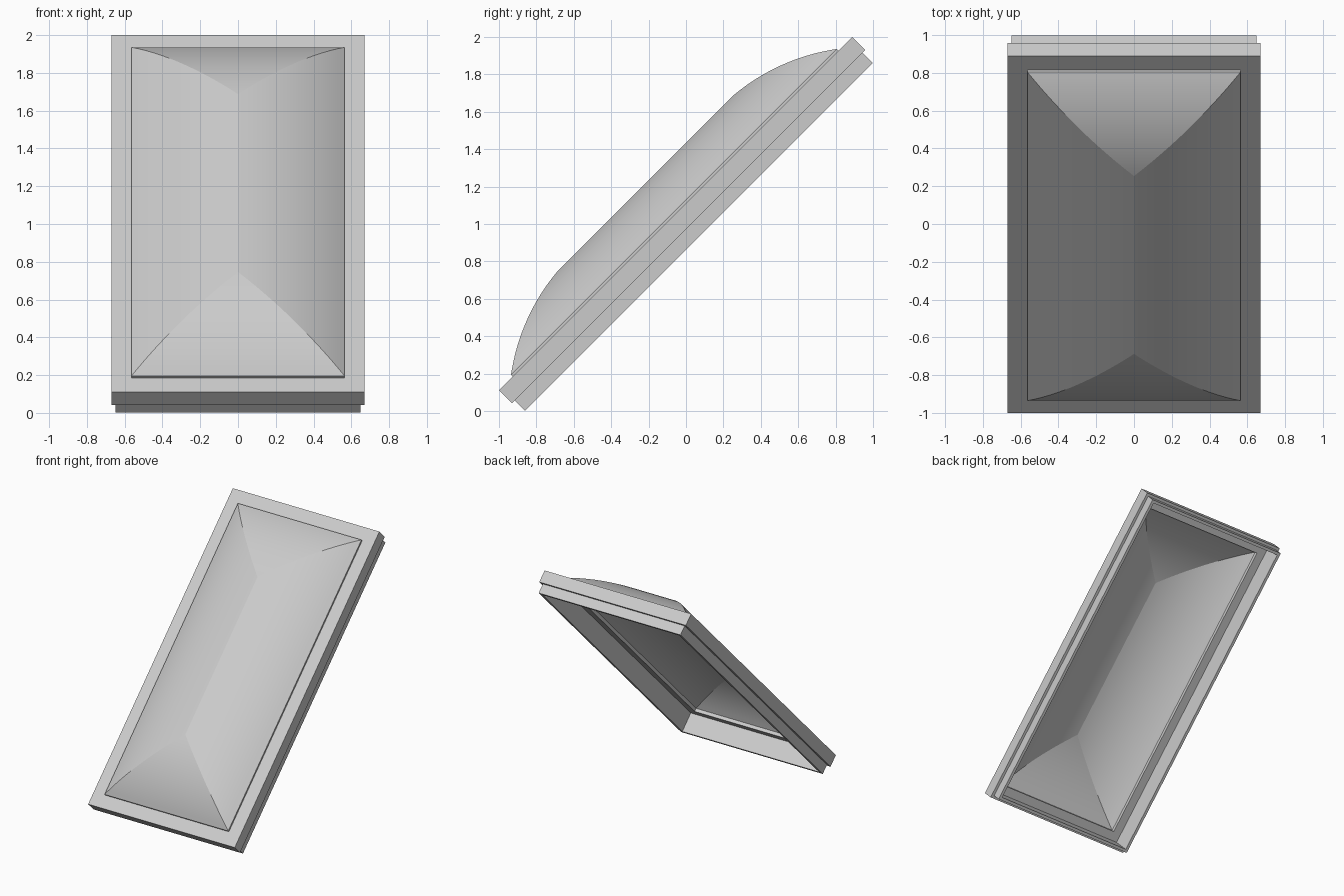
import bpy, bmesh
from math import sin, cos, asin, atan2, hypot, radians, pi

if "Cube" in bpy.data.objects:
    bpy.data.objects.remove(bpy.data.objects["Cube"])

HX, HY = 0.67, 1.336      # half size of the cap frame, in the plane of the window


def sweep(name, profile, closed, smooth=None):
    """Sweep a profile of (inset, height) points round the window rectangle."""
    bm = bmesh.new()
    rings = [[bm.verts.new((sx * max(HX - d, 0), sy * (HY - d), h))
              for sx, sy in ((-1, -1), (1, -1), (1, 1), (-1, 1))] for d, h in profile]
    pairs = list(zip(rings, rings[1:]))
    if closed:
        pairs.append((rings[-1], rings[0]))
    for a, b in pairs:
        for i in range(4):
            j = (i + 1) % 4
            bm.faces.new((a[i], a[j], b[j], b[i]))
    bmesh.ops.remove_doubles(bm, verts=bm.verts, dist=1e-5)
    bmesh.ops.recalc_face_normals(bm, faces=bm.faces)
    me = bpy.data.meshes.new(name)
    bm.to_mesh(me)
    bm.free()
    ob = bpy.data.objects.new(name, me)
    bpy.context.collection.objects.link(ob)
    ob.rotation_euler = (pi / 4, 0, 0)      # window leans back at 45 degrees
    ob.location = (0, 0, 1)
    if smooth:
        bpy.ops.object.select_all(action='DESELECT')
        ob.select_set(True)
        bpy.context.view_layer.objects.active = ob
        bpy.ops.object.shade_smooth_by_angle(angle=radians(smooth))
    return ob


def arc(d0, h0, d1, h1, end_slope, n=16):
    """Circular arc rising from (d0, h0) to (d1, h1), ending at the given slope."""
    chord = atan2(h1 - h0, d1 - d0)
    start = 2 * chord - end_slope
    r = hypot(d1 - d0, h1 - h0) / (2 * sin((start - end_slope) / 2))
    pts = []
    for i in range(n + 1):
        a = start + (end_slope - start) * i / n
        pts.append((d0 + r * (sin(start) - sin(a)), h0 + r * (cos(a) - cos(start))))
    pts[-1] = (d1, h1)
    return pts


# Lower curb, a thin upright wall
sweep("curb", [(0.022, -0.097), (0.045, -0.097), (0.045, -0.02), (0.022, -0.02)], True)

# Cap frame: outer skirt with a flat flange that holds the glazing
sweep("cap_frame", [(0, -0.02), (0.045, -0.02), (0.045, 0.06), (0.105, 0.06),
                    (0.105, 0.078), (0, 0.078)], True)

# Domed hipped glazing: thin shell with a short upright lip
t = 0.01
slope = radians(5)
outer = arc(0.105, 0.092, HX, 0.307, slope)
inner = arc(0.105 + t, 0.087, HX, 0.307 - t, slope)
sweep("glazing_dome", inner[::-1] + [(0.105 + t, 0.06), (0.105, 0.06)] + outer, False, 4)
